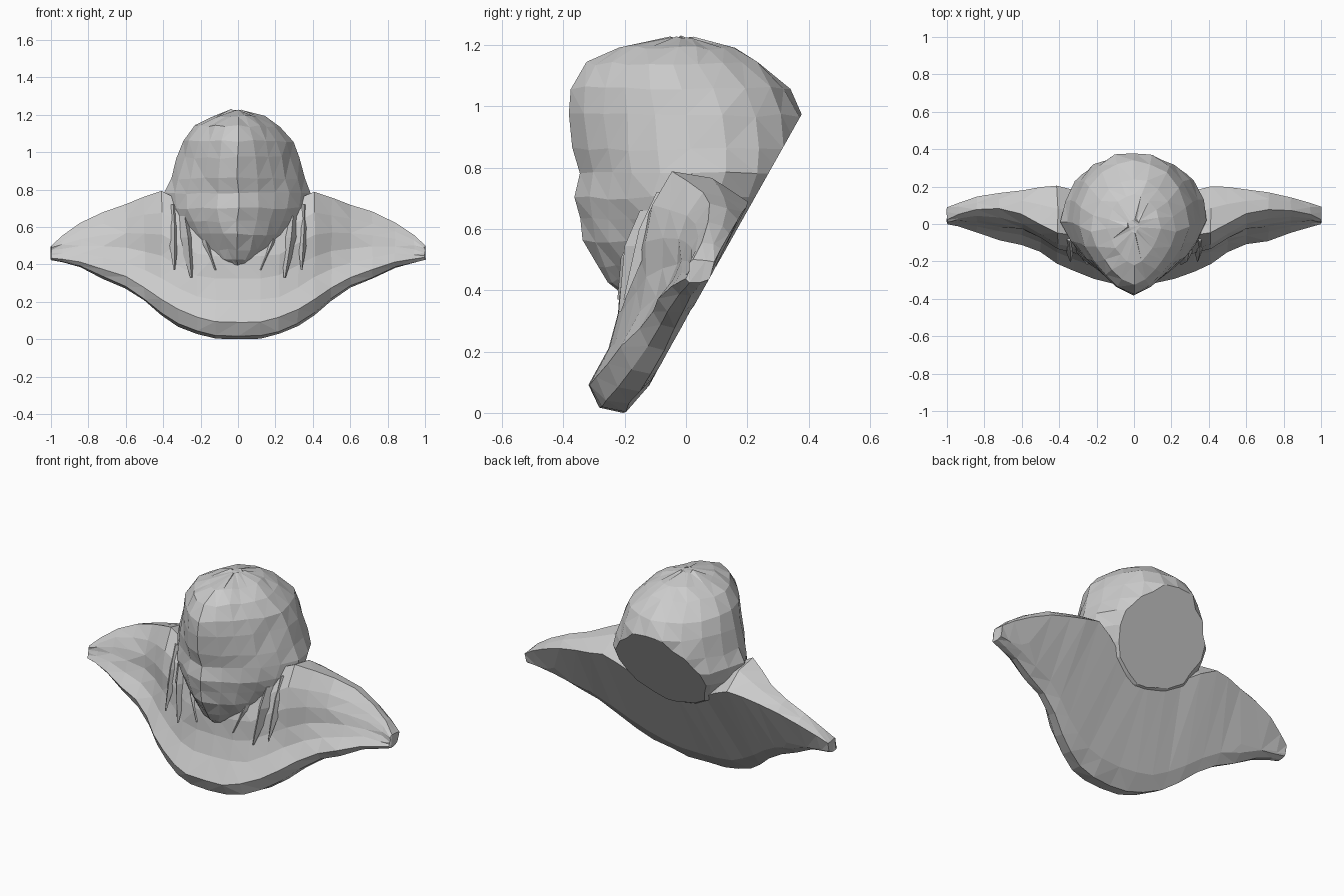
import bpy, bmesh, math, random
from mathutils import Vector

random.seed(4)
cube = bpy.data.objects.get("Cube")
if cube:
    bpy.data.objects.remove(cube)

stone = bpy.data.materials.new("pale grey stone")
stone.use_nodes = True
GREY = (0.6, 0.6, 0.6, 1)
stone.diffuse_color = GREY
stone.node_tree.nodes["Principled BSDF"].inputs["Base Color"].default_value = GREY

SLOPE, START = 0.562, -0.17


def back(z):
    """Depth of the slanted flat back at a height."""
    return START + SLOPE * z


def loft(name, rings, jitter):
    """Skin closed rings into a faceted solid, trimmed flat along the back."""
    bm = bmesh.new()
    loops = []
    for ring in rings:
        loops.append([bm.verts.new(Vector(p) + Vector(
            [random.uniform(-jitter, jitter) for _ in range(3)])) for p in ring])
    for low, high in zip(loops, loops[1:]):
        n = len(low)
        for i in range(n):
            j = (i + 1) % n
            bm.faces.new((low[i], low[j], high[j], high[i]))
    bm.faces.new(loops[0][::-1])
    bm.faces.new(loops[-1])
    bmesh.ops.triangulate(bm, faces=bm.faces[:])
    cut = bmesh.ops.bisect_plane(
        bm, geom=bm.verts[:] + bm.edges[:] + bm.faces[:], dist=1e-5,
        plane_co=(0, START, 0), plane_no=(0, 1, -SLOPE), clear_outer=True)
    edges = [e for e in cut["geom_cut"] if isinstance(e, bmesh.types.BMEdge)]
    if edges:
        bmesh.ops.holes_fill(bm, edges=[e for e in bm.edges if e.is_boundary])
    bmesh.ops.recalc_face_normals(bm, faces=bm.faces[:])
    mesh = bpy.data.meshes.new(name)
    bm.to_mesh(mesh)
    bm.free()
    mesh.materials.append(stone)
    obj = bpy.data.objects.new(name, mesh)
    bpy.context.collection.objects.link(obj)
    return obj


# Head: height, front depth, back depth, half width
head_levels = [
    (0.40, -0.22, -0.10, 0.07), (0.43, -0.25, -0.05, 0.13),
    (0.48, -0.29, 0.10, 0.21), (0.56, -0.335, 0.25, 0.29),
    (0.63, -0.35, 0.30, 0.34), (0.70, -0.36, 0.35, 0.38),
    (0.78, -0.35, 0.38, 0.39), (0.86, -0.37, 0.39, 0.36),
    (0.97, -0.38, 0.385, 0.325), (1.06, -0.375, 0.34, 0.295),
    (1.14, -0.33, 0.24, 0.225), (1.19, -0.22, 0.16, 0.14),
    (1.225, -0.05, 0.03, 0.03)]


def head_ring(z, front, rear, half):
    middle = min(0.03, (front + rear) / 2)
    ring = []
    for i in range(20):
        a = math.tau * i / 20
        c, s = math.cos(a), math.sin(a)
        power = 1.4 if s < 0 else 2.0
        r = (abs(c) ** power + abs(s) ** power) ** (-1 / power)
        reach = (middle - front) if s < 0 else (rear - middle)
        ring.append((half * r * c, middle + reach * r * s, z))
    return ring


loft("head", [head_ring(*level) for level in head_levels], 0.006)

# Collar: side distance, top height, bottom height, ridge depth, lip depth
collar_stations = [
    (0.0, 0.68, 0.0, -0.12, -0.32), (0.12, 0.68, 0.005, -0.12, -0.315),
    (0.22, 0.68, 0.03, -0.10, -0.295), (0.32, 0.75, 0.07, -0.06, -0.255),
    (0.41, 0.79, 0.13, -0.05, -0.21), (0.50, 0.76, 0.205, 0.0, -0.15),
    (0.60, 0.72, 0.275, 0.055, -0.11), (0.72, 0.68, 0.325, 0.08, -0.09),
    (0.84, 0.62, 0.385, 0.075, -0.045), (0.94, 0.555, 0.41, 0.05, -0.015),
    (1.0, 0.50, 0.425, 0.02, 0.0)]


def collar_ring(side, x, top, bottom, ridge, lip):
    tall = top - bottom
    lip_z = bottom + 0.13 * tall
    ring = [(ridge, top)]
    for t in (0.2, 0.4, 0.6, 0.8, 1.0):
        swell = 0.03 * math.sin(math.tau * t) * tall / 0.7
        ring.append((ridge + (lip - ridge) * t - swell, top + (lip_z - top) * t))
    heel = bottom + 0.12 * tall
    crest = top - 0.15 * tall
    ring.append((lip + 0.2 * (back(heel) - lip), bottom + 0.02 * tall))
    ring.append((lip + 0.6 * (back(heel) - lip), bottom))
    ring.append((back(heel), heel))
    ring.append((back(crest) - 0.015, crest))
    ring.append(((ridge + back(crest)) / 2, top - 0.04 * tall))
    return [(side * x, y, z) for y, z in ring]


rings = [collar_ring(-1, *s) for s in reversed(collar_stations)]
rings += [collar_ring(1, *s) for s in collar_stations[1:]]
loft("collar", rings, 0.004)


# Thin folds of cloth beside the chin
def fold(name, top, tip, width):
    top, tip = Vector(top), Vector(tip)
    rings = []
    for t, size in ((0, 0.5), (0.35, 1), (1, 0.12)):
        c = top.lerp(tip, t)
        w = width * size
        rings.append([c + Vector(d) * w for d in
                      ((-1, 0.6, 0), (0.2, -0.9, 0), (1, 0.6, 0))])
    loft(name, rings, 0.0)


for side, label in ((1, "left"), (-1, "right")):
    fold(label + "_outer_fold", (side * 0.35, -0.08, 0.72), (side * 0.34, -0.2, 0.37), 0.035)
    fold(label + "_middle_fold", (side * 0.29, -0.13, 0.66), (side * 0.25, -0.215, 0.33), 0.045)
    fold(label + "_inner_fold", (side * 0.2, -0.16, 0.58), (side * 0.12, -0.22, 0.37), 0.035)
